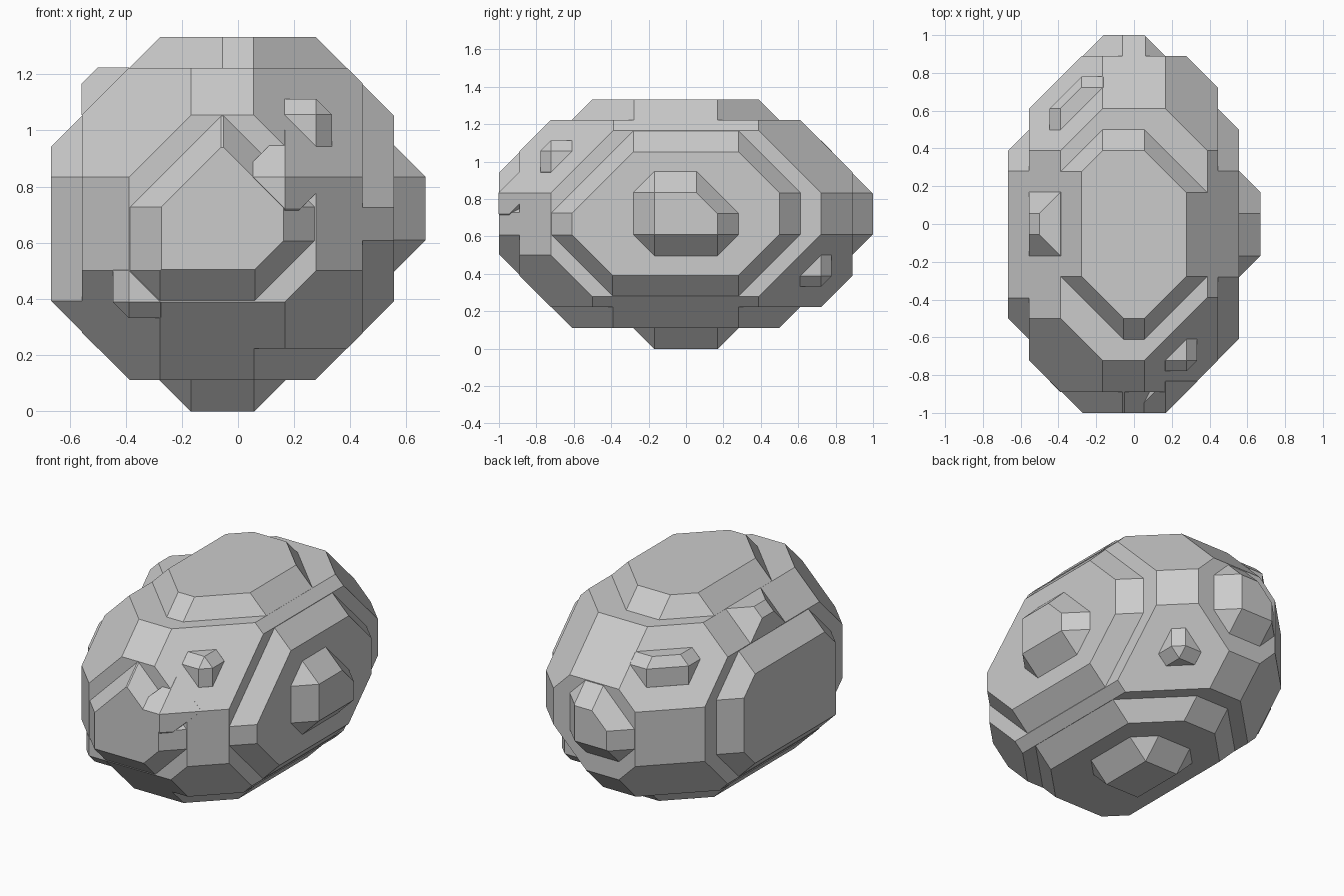
import bpy, bmesh
from itertools import combinations
from mathutils import Vector

if "Cube" in bpy.data.objects:
    bpy.data.objects.remove(bpy.data.objects["Cube"])

U = 1 / 18  # modelling unit: half a facet step

# Bevelled body: facet direction -> distance, in units (faces, edges, corners)
CORE = {
    (1, 0, 0): 8, (-1, 0, 0): 10, (0, 1, 0): 16, (0, -1, 0): 16, (0, 0, 1): 22, (0, 0, -1): -4,
    (1, 0, 1): 29, (-1, 0, 1): 29, (1, 0, -1): 3, (-1, 0, -1): 5,
    (0, 1, 1): 33, (0, -1, 1): 35, (0, 1, -1): 9, (0, -1, -1): 9,
    (1, 1, 0): 21, (-1, 1, 0): 21, (1, -1, 0): 21, (-1, -1, 0): 23,
    (1, 1, 1): 36, (-1, 1, 1): 36, (1, -1, 1): 36, (-1, -1, 1): 38,
    (1, 1, -1): 10, (-1, 1, -1): 12, (1, -1, -1): 12, (-1, -1, -1): 14,
}
parts = []


def finish(name, pts):
    """Wrap the points in a clean convex hull and make an object."""
    bm = bmesh.new()
    for p in pts:
        bm.verts.new(p * U)
    bmesh.ops.remove_doubles(bm, verts=bm.verts, dist=0.0001)
    bmesh.ops.convex_hull(bm, input=bm.verts)
    loose = [v for v in bm.verts if not v.link_faces]
    bmesh.ops.delete(bm, geom=loose, context='VERTS')
    bmesh.ops.dissolve_limit(bm, angle_limit=0.005, verts=bm.verts, edges=bm.edges)
    bmesh.ops.recalc_face_normals(bm, faces=bm.faces)
    me = bpy.data.meshes.new(name)
    bm.to_mesh(me)
    bm.free()
    ob = bpy.data.objects.new(name, me)
    bpy.context.collection.objects.link(ob)
    parts.append(ob)


def facet(name, changes):
    """Solid enclosed by the body's planes, with some planes moved."""
    slack = 0.017 * len(parts)  # keeps shared planes from coinciding
    planes = [(Vector(n), d - slack * (n not in changes)) for n, d in {**CORE, **changes}.items()]
    pts = []
    for (a, da), (b, db), (c, dc) in combinations(planes, 3):
        det = a.dot(b.cross(c))
        if abs(det) > 0.01:
            p = (b.cross(c) * da + c.cross(a) * db + a.cross(b) * dc) / det
            if all(n.dot(p) <= d + 0.0005 for n, d in planes):
                pts.append(p)
    finish(name, pts)


def bump(name, cells, steps):
    """Raised knob: hull of small diamonds at the cells and their footing."""
    pts = []
    for c in cells:
        for s in [(0, 0, 0)] + steps:
            for axis in range(3):
                for sign in (-1, 1):
                    q = Vector(c) + Vector(s)
                    q[axis] += sign
                    pts.append(q)
    mid = sum(pts, Vector()) / len(pts)
    finish(name, [mid + (p - mid) * 1.013 for p in pts])


def corner_bump(name, cells, sx, sy, sz):
    bump(name, cells, [(-2 * sx, 0, 0), (0, -2 * sy, 0), (0, 0, -2 * sz)])


# Main body
facet("rock", {})

# Stepped plates on the six sides
facet("top_plate", {(0, 0, 1): 24, (0, 1, 1): 31, (0, -1, 1): 33, (1, 1, 1): 32,
                    (-1, 1, 1): 34, (-1, -1, 1): 34, (1, -1, 1): 34})
facet("bottom_plate", {(0, 0, -1): -2, (0, 1, -1): 7, (1, 1, -1): 8,
                       (1, -1, -1): 10, (-1, 1, -1): 10})
facet("right_plate", {(1, 0, 0): 10, (1, 1, 0): 19, (1, 1, 1): 34, (1, -1, 1): 34,
                      (1, -1, -1): 10, (1, 1, -1): 8})
facet("left_plate", {(-1, 0, 0): 12, (-1, 1, 0): 19, (-1, -1, 0): 21,
                     (-1, -1, 1): 36, (-1, 1, 1): 34, (-1, 1, -1): 10})
facet("front_plate", {(0, -1, 0): 18, (-1, -1, 1): 36, (1, -1, 1): 34, (1, -1, -1): 10})
facet("back_plate", {(0, 1, 0): 18, (1, 1, 0): 19, (0, 1, -1): 7, (1, 1, 1): 34,
                     (-1, 1, 1): 34, (1, 1, -1): 8, (-1, 1, -1): 10})

# Knobs on the right side, underside, upper left edge and front
bump("right_knob", [(11, -3, 11), (11, 3, 11), (11, 3, 13), (11, 1, 15), (11, -3, 15)],
     [(-2, 2, 0), (-2, -2, 0), (-2, 0, 2), (-2, 0, -2)])
bump("bottom_knob", [(x, y, 1) for x in (-3, 1) for y in (-3, 3)],
     [(2, 0, 2), (-2, 0, 2), (0, 2, 2), (0, -2, 2)])
bump("left_edge_knob", [(-9, -1, 21), (-9, 1, 21)],
     [(2, 0, 0), (0, 0, -2), (0, 2, -2), (0, -2, -2), (2, 2, 0), (2, -2, 0)])
bump("front_knob", [(3, -17, 15)], [(0, 2, 0), (2, 2, 0), (0, 2, 2), (-2, 0, 0), (0, 0, -2)])

# Small knobs on the corner facets
corner_bump("front_right_knob", [(5, -13, 19)], 1, -1, 1)
corner_bump("front_left_knob", [(-7, -15, 7)], -1, -1, -1)
corner_bump("back_right_knob", [(5, 13, 7)], 1, 1, -1)
corner_bump("back_left_knob", [(-7, 11, 19), (-5, 13, 19)], -1, 1, 1)

# Merge everything into one rock
body = parts[0]
bpy.context.view_layer.objects.active = body
for p in parts[1:]:
    m = body.modifiers.new("join_" + p.name, 'BOOLEAN')
    m.operation = 'UNION'
    m.solver = 'EXACT'
    m.object = p
    bpy.ops.object.modifier_apply(modifier=m.name)
    bpy.data.objects.remove(p)
